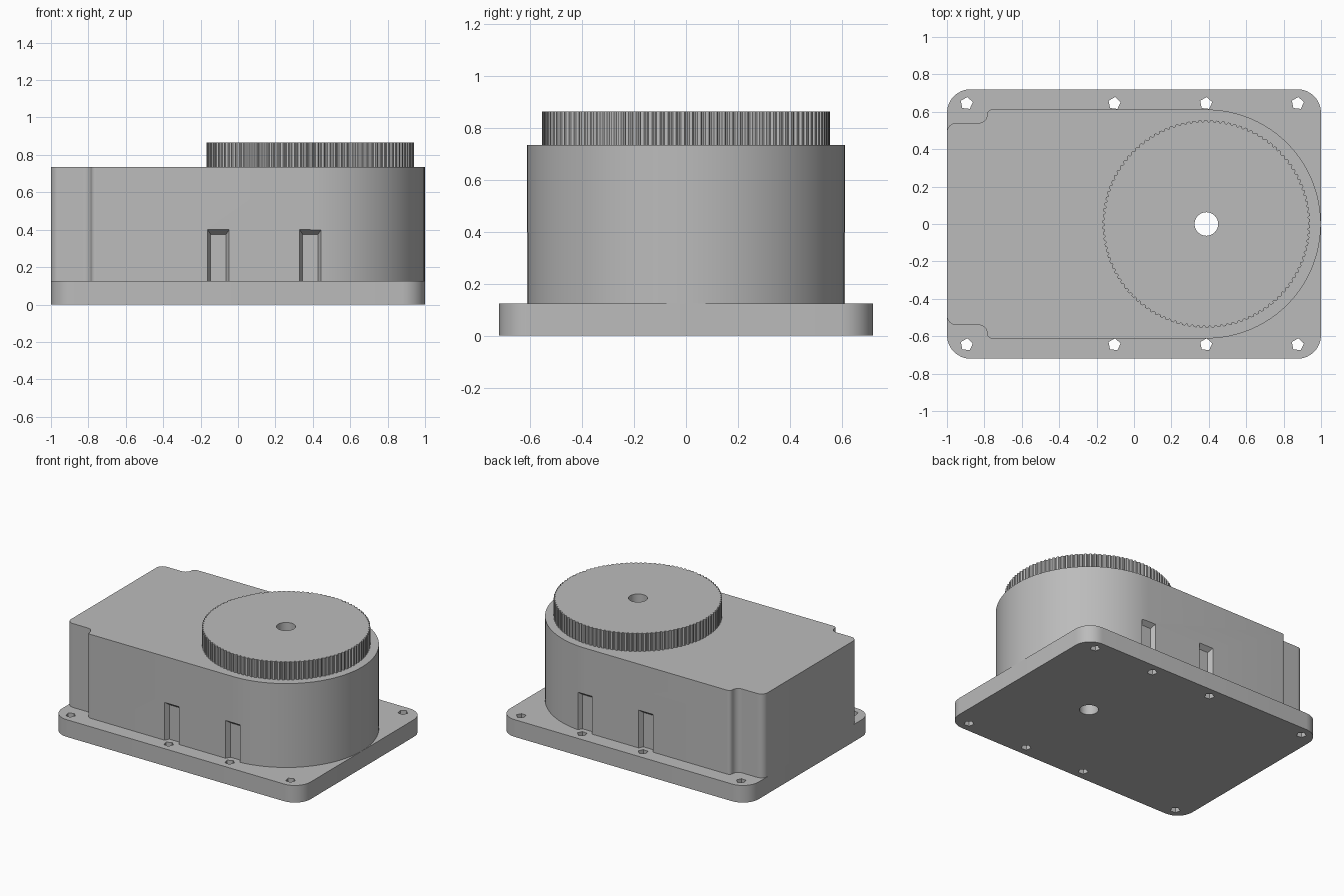
import bpy, bmesh, math
from mathutils import Vector

old = bpy.data.objects.get("Cube")
if old:
    bpy.data.objects.remove(old, do_unlink=True)

AXIS_X = 0.387
BODY_R = 0.612
BASE_TOP, BODY_TOP, GEAR_TOP = 0.125, 0.735, 0.865

grey = bpy.data.materials.new("plain grey")
grey.use_nodes = True
tone = (0.5, 0.5, 0.5, 1)
grey.diffuse_color = tone
grey.node_tree.nodes["Principled BSDF"].inputs["Base Color"].default_value = tone


def prism(name, outline, z0, z1):
    """Extrude a counter-clockwise outline from z0 to z1."""
    bm = bmesh.new()
    face = bm.faces.new([bm.verts.new((x, y, z0)) for x, y in outline])
    out = bmesh.ops.extrude_face_region(bm, geom=[face])
    for v in out["geom"]:
        if isinstance(v, bmesh.types.BMVert):
            v.co.z = z1
    bmesh.ops.recalc_face_normals(bm, faces=bm.faces)
    mesh = bpy.data.meshes.new(name)
    bm.to_mesh(mesh)
    bm.free()
    mesh.materials.append(grey)
    obj = bpy.data.objects.new(name, mesh)
    bpy.context.collection.objects.link(obj)
    return obj


def circle(cx, cy, r, n, start=0.0, sweep=math.tau):
    steps = n if sweep == math.tau else n - 1
    return [(cx + r * math.cos(start + sweep * i / steps),
             cy + r * math.sin(start + sweep * i / steps)) for i in range(n)]


def fillet(prev, corner, nxt, r, n=8):
    """Points of a rounded right-angled corner."""
    c = Vector(corner)
    a = (Vector(prev) - c).normalized() * r
    b = (Vector(nxt) - c).normalized() * r
    pts = []
    for i in range(n + 1):
        t = math.pi / 2 * i / n
        pts.append(tuple(c + a * (1 - math.sin(t)) + b * (1 - math.cos(t))))
    return pts


def cut(obj, cutters):
    bpy.context.view_layer.objects.active = obj
    for c in cutters:
        mod = obj.modifiers.new("cut", "BOOLEAN")
        mod.operation = "DIFFERENCE"
        mod.solver = "EXACT"
        mod.object = c
        bpy.ops.object.modifier_apply(modifier=mod.name)
        bpy.data.objects.remove(c, do_unlink=True)


def shaft_hole():
    return prism("shaft_cutter", circle(AXIS_X, 0, 0.063, 40), -0.1, 1.0)


# Base plate with rounded corners
rect = [(-1, -0.72), (1, -0.72), (1, 0.72), (-1, 0.72)]
outline = []
for i in range(4):
    outline += fillet(rect[i - 1], rect[i], rect[(i + 1) % 4], 0.125)
base = prism("base_plate", outline, 0, BASE_TOP)

# Five-sided screw holes and the shaft hole through the base
cutters = [shaft_hole()]
for sy in (-1, 1):
    for x in (-0.895, -0.105, 0.385, 0.875):
        cutters.append(prism("screw_cutter", circle(x, sy * 0.645, 0.034, 5, 0.2),
                             -0.1, 0.3))
cut(base, cutters)

# Housing: stepped corners on the right end, half round on the other
lower = fillet((-1, 0), (-1, -0.54), (-0.785, -0.54), 0.05)
lower += fillet((-1, -0.54), (-0.785, -0.54), (-0.785, -BODY_R), 0.045)
lower += fillet((-0.785, -0.54), (-0.785, -BODY_R), (0, -BODY_R), 0.026)
upper = [(x, -y) for x, y in reversed(lower)]
outline = lower + circle(AXIS_X, 0, BODY_R, 49, -math.pi / 2, math.pi) + upper
housing = prism("housing", outline, BASE_TOP, BODY_TOP)

# Screw pockets, narrowing inward under a sloping ceiling
cutters = [shaft_hole()]
for sy in (-1, 1):
    for x in (-0.105, 0.387):
        shape = [(x - 0.073, sy * 0.642), (x - 0.041, sy * 0.58),
                 (x + 0.041, sy * 0.58), (x + 0.073, sy * 0.642)]
        pocket = prism("pocket_cutter", shape, 0.05, 0.4)
        for v in pocket.data.vertices:
            if v.co.z > 0.3:
                v.co.z = 0.375 if abs(v.co.y) < 0.6 else 0.423
        cutters.append(pocket)
cut(housing, cutters)

# Toothed wheel on top
teeth = 110
outline = []
for i in range(teeth):
    for part, r in ((0, 0.545), (0.2, 0.545), (0.4, 0.555), (0.8, 0.555)):
        a = math.tau * (i + part) / teeth
        outline.append((AXIS_X + r * math.cos(a), r * math.sin(a)))
wheel = prism("toothed_wheel", outline, BODY_TOP, GEAR_TOP)
cut(wheel, [shaft_hole()])

# Smooth the rounded walls, keep the edges crisp
for obj in (base, housing, wheel):
    bpy.ops.object.select_all(action="DESELECT")
    obj.select_set(True)
    bpy.context.view_layer.objects.active = obj
    bpy.ops.object.shade_smooth_by_angle(angle=math.radians(30))
